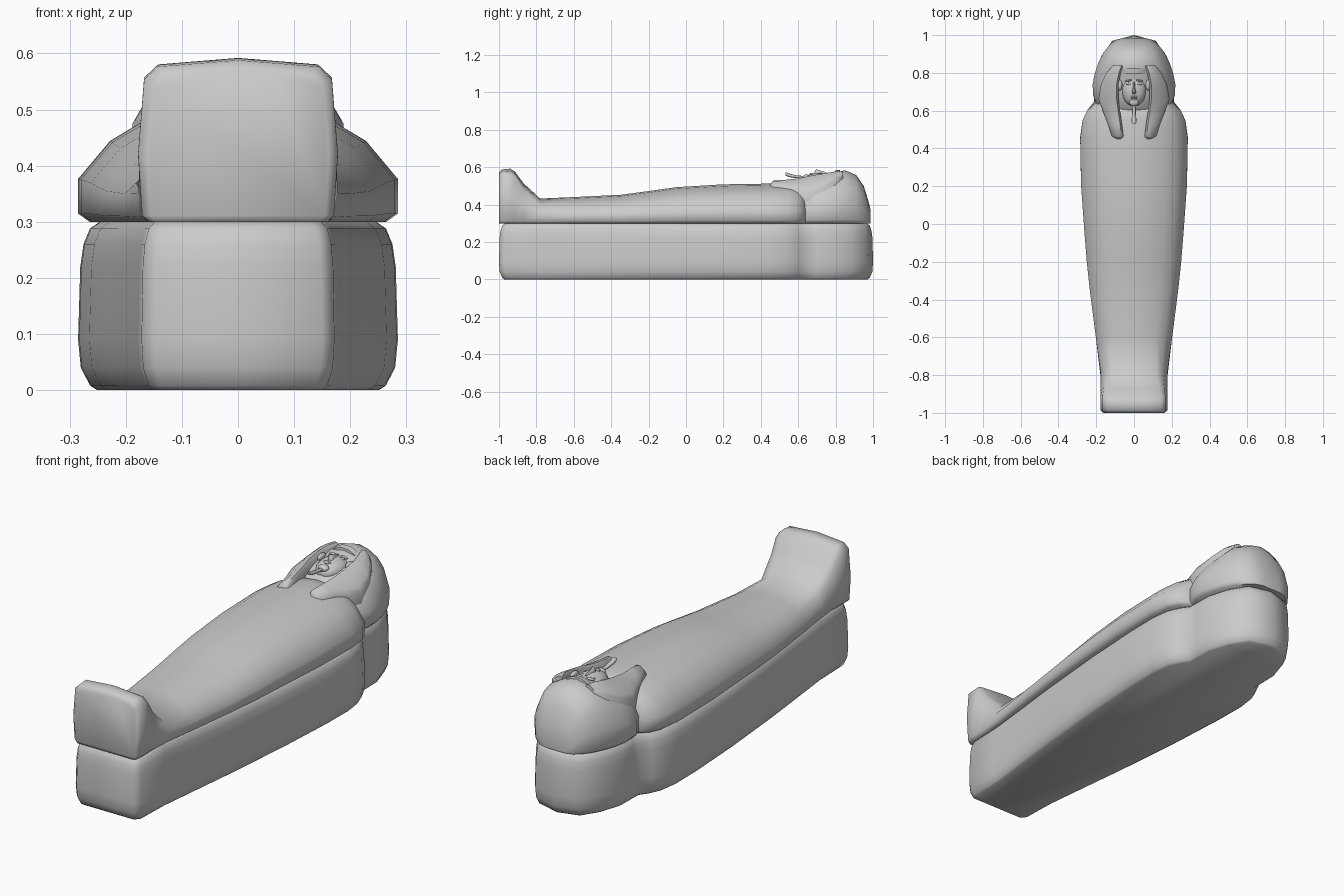
import bpy, bmesh, math

if "Cube" in bpy.data.objects:
    bpy.data.objects.remove(bpy.data.objects["Cube"])


def finish(ob, angle=50, mirror=False):
    if mirror:
        ob.modifiers.new("mirror", "MIRROR")
    bpy.ops.object.select_all(action="DESELECT")
    bpy.context.view_layer.objects.active = ob
    ob.select_set(True)
    bpy.ops.object.shade_smooth_by_angle(angle=math.radians(angle))


def loft(name, rings, angle=50, mirror=False):
    """Skin closed rings of points and cap both ends."""
    bm = bmesh.new()
    vs = [[bm.verts.new(p) for p in r] for r in rings]
    n = len(rings[0])
    for a, b in zip(vs, vs[1:]):
        for i in range(n):
            j = (i + 1) % n
            bm.faces.new((a[i], a[j], b[j], b[i]))
    bm.faces.new(vs[0])
    bm.faces.new(vs[-1])
    bmesh.ops.recalc_face_normals(bm, faces=bm.faces)
    me = bpy.data.meshes.new(name)
    bm.to_mesh(me)
    bm.free()
    ob = bpy.data.objects.new(name, me)
    bpy.context.collection.objects.link(ob)
    finish(ob, angle, mirror)
    return ob


def ball(name, loc, scale, mirror=False, rot=0):
    rings = []
    for k in range(1, 12):
        t = math.pi * k / 12
        ring = []
        for i in range(16):
            a = math.tau * i / 16
            x, y = math.sin(t) * math.cos(a) * scale[0], -math.cos(t) * scale[1]
            ring.append((loc[0] + x * math.cos(rot) - y * math.sin(rot),
                         loc[1] + x * math.sin(rot) + y * math.cos(rot),
                         loc[2] + math.sin(t) * math.sin(a) * scale[2]))
        rings.append(ring)
    return loft(name, rings, 60, mirror)


# Base box: plan outline stacked in z with eased edges
half = [(.150, -1), (.172, -.975), (.178, -.8), (.232, -.35), (.265, 0), (.283, .3),
        (.285, .46), (.272, .55), (.245, .605), (.213, .645), (.212, .70), (.21, .78),
        (.175, .885), (.115, .97), (0, 1)]
outline = [(0, -1)] + half + [(-x, y) for x, y in reversed(half[:-1])]
levels = [(0, .035), (.008, .022), (.04, .005), (.09, 0), (.22, .004), (.26, .010), (.288, .022), (.30, .04)]
loft("base_box", [[(x * (1 - d * 3.4), y * (1 - d * .8), z) for x, y in outline] for z, d in levels], 60)

# Lid cross-sections: rounded body profile blended towards a boxy foot profile
ROUND = [(.93, 0), (1, .07), (1, .36), (.8, .68), (.6, .84), (.3, .955), (0, 1)]
BOX = [(.9, 0), (.96, .04), (1, .42), (.94, .88), (.80, .96), (.4, .98), (0, 1)]


def section(y, w, h, b, zb=.30):
    pts = [((p[0] * (1 - b) + q[0] * b) * w, (p[1] * (1 - b) + q[1] * b) * (h - zb) + zb)
           for p, q in zip(ROUND, BOX)]
    pts += [(-x, z) for x, z in reversed(pts[:-1])]
    return [(x, y, z) for x, z in pts]


body = [(-1, .162, .572, 1), (-.985, .178, .588, 1), (-.94, .178, .592, 1), (-.915, .178, .577, 1),
        (-.87, .176, .515, .8), (-.78, .178, .432, .3), (-.6, .202, .44, 0), (-.35, .234, .452, 0),
        (-.2, .25, .472, 0), (-.05, .262, .493, 0), (.2, .28, .508, 0), (.45, .285, .512, 0),
        (.55, .272, .512, 0), (.60, .248, .505, 0), (.64, .205, .48, 0)]
loft("lid_body", [section(*s) for s in body], 60)

# Headdress dome
head = [(.56, .15, .47, 0), (.62, .19, .515, 0), (.68, .217, .54, 0), (.74, .219, .555, 0),
        (.80, .207, .572, 0), (.85, .19, .583, 0), (.91, .16, .558, .1), (.95, .128, .50, .2),
        (.975, .095, .42, .2), (.986, .055, .375, .2)]
loft("headdress", [section(*s) for s in head], 60)

# Lappets running from beside the face down onto the chest
laps = [(.45, .062, .108, .505, .495), (.465, .056, .118, .527, .513), (.53, .064, .138, .532, .508),
        (.60, .074, .166, .54, .498), (.66, .082, .188, .553, .495), (.74, .082, .175, .567, .518),
        (.80, .070, .145, .577, .55), (.84, .055, .11, .575, .565)]
rings = []
for y, a, b, za, zo in laps:
    m = a + (b - a) * .45
    rings.append([(x, y, z) for x, z in [(a, .44), (a, za - .014), (a + .01, za), (m, (za + zo) / 2 + .007),
                                         (b - .014, zo), (b, zo - .02), (b, .42)]])
loft("headdress_lappet", rings, 60, True)

# Brow band arched over the face
band = [(x, .475 + .107 * math.sqrt(1 - (x / .10) ** 2)) for x in (-.078, -.05, -.025, 0, .025, .05, .078)]
rings = [[(x, .795, z - .03), (x, .797, z), (x, .822, z + .004), (x, .828, z - .03)] for x, z in band]
loft("brow_band", rings, 50)

# Face
ball("face", (0, .715, .522), (.066, .092, .047))
ball("chin", (0, .645, .545), (.026, .022, .016))
ball("ear", (.074, .735, .545), (.012, .028, .016), True)
ball("eye", (.028, .742, .560), (.015, .006, .006), True)
ball("eyebrow", (.029, .759, .560), (.020, .005, .007), True, -.15)
for part, y, w in (("upper_lip", .674, .019), ("lower_lip", .666, .015)):
    ball(part, (0, y, .563), (w, .005, .006))
nose = [(.755, .006, .571), (.72, .009, .581), (.697, .015, .589), (.688, .012, .575)]
loft("nose", [[(-w, y, .55), (-w * .5, y, z - .004), (0, y, z), (w * .5, y, z - .004), (w, y, .55)]
              for y, w, z in nose], 60)

# False beard, a flaring rod curving upward at its tip
beard = [(.655, .545, .009), (.625, .546, .009), (.59, .549, .010), (.56, .554, .012),
         (.54, .561, .013), (.531, .564, .009)]
loft("beard", [[(r * math.cos(i * math.pi / 4), y, z + r * .75 * math.sin(i * math.pi / 4))
                for i in range(8)] for y, z, r in beard], 60)
